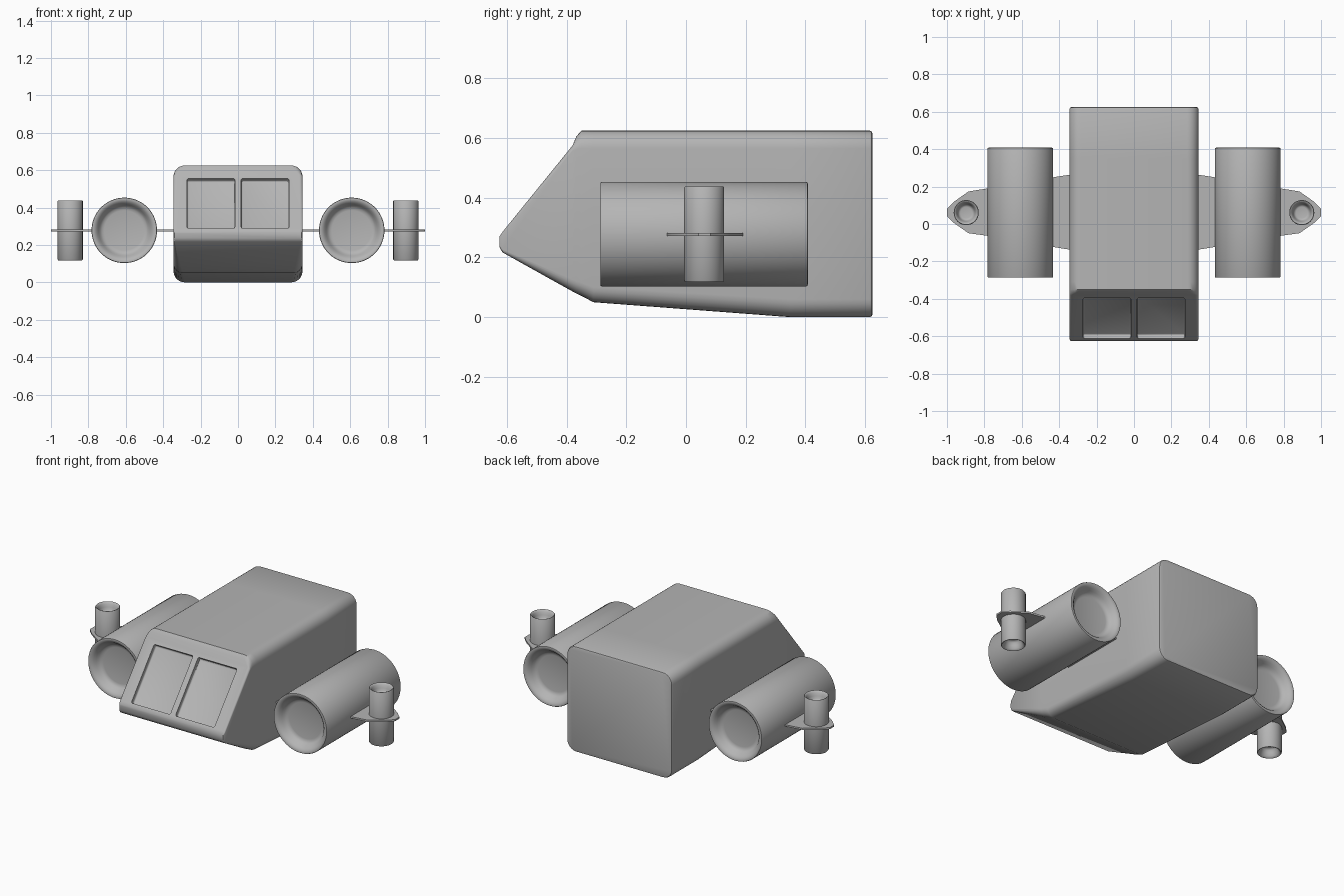
import bpy, bmesh, math

if "Cube" in bpy.data.objects:
    bpy.data.objects.remove(bpy.data.objects["Cube"])

grey = bpy.data.materials.new("dark_grey")
grey.diffuse_color = (0.46, 0.46, 0.46, 1)
grey.use_nodes = True
grey.node_tree.nodes["Principled BSDF"].inputs["Base Color"].default_value = grey.diffuse_color


def make(name, verts, faces, angle=30):
    me = bpy.data.meshes.new(name)
    me.from_pydata(verts, [], faces)
    bm = bmesh.new()
    bm.from_mesh(me)
    bmesh.ops.recalc_face_normals(bm, faces=bm.faces)
    bm.to_mesh(me)
    bm.free()
    me.materials.append(grey)
    ob = bpy.data.objects.new(name, me)
    bpy.context.collection.objects.link(ob)
    smooth(ob, angle)
    return ob


def smooth(ob, angle=30):
    bpy.ops.object.select_all(action='DESELECT')
    bpy.context.view_layer.objects.active = ob
    ob.select_set(True)
    bpy.ops.object.shade_smooth_by_angle(angle=math.radians(angle))


def ring_faces(rings, n):
    return [(a * n + i, a * n + (i + 1) % n, (a + 1) * n + (i + 1) % n, (a + 1) * n + i)
            for a in range(rings - 1) for i in range(n)]


# Hull: rounded-rectangle sections lofted along y
# (y, bottom z, top z, bottom radius, top radius, half width)
stations = [
    (-0.625, 0.235, 0.270, 0.008, 0.008, 0.340),
    (-0.615, 0.217, 0.285, 0.010, 0.010, 0.345),
    (-0.380, 0.086, 0.575, 0.040, 0.018, 0.345),
    (-0.367, 0.079, 0.606, 0.042, 0.045, 0.345),
    (-0.350, 0.071, 0.625, 0.045, 0.060, 0.345),
    (-0.310, 0.050, 0.625, 0.050, 0.060, 0.345),
    (0.350, 0.000, 0.625, 0.060, 0.060, 0.345),
    (0.615, 0.000, 0.625, 0.060, 0.060, 0.345),
    (0.622, 0.003, 0.622, 0.058, 0.058, 0.342),
    (0.625, 0.010, 0.615, 0.055, 0.055, 0.335),
]
SEG = 6
verts = []
for y, zb, zt, rb, rt, w in stations:
    for k, (sx, z, r) in enumerate([(1, zt - rt, rt), (-1, zt - rt, rt),
                                    (-1, zb + rb, rb), (1, zb + rb, rb)]):
        for j in range(SEG + 1):
            a = (k + j / SEG) * math.pi / 2
            verts.append((sx * (w - r) + r * math.cos(a), y, z + r * math.sin(a)))
n = 4 * (SEG + 1)
faces = ring_faces(len(stations), n)
faces += [tuple(range(n)), tuple(range((len(stations) - 1) * n, len(stations) * n))]
hull = make("hull", verts, faces, 35)

# Recessed windscreen panes
slope = math.atan2(0.290, 0.235)
for side, label in ((1, "right"), (-1, "left")):
    bpy.ops.mesh.primitive_cube_add(size=1, location=(side * 0.1445, -0.5036, 0.4225),
                                    rotation=(slope, 0, 0))
    cut = bpy.context.object
    cut.name = "window_cutter_" + label
    cut.data.materials.append(grey)
    cut.scale = (0.255, 0.341, 0.05)
    bpy.ops.object.transform_apply(location=False, rotation=False, scale=True)
    bev = cut.modifiers.new("round", 'BEVEL')
    bev.width, bev.segments = 0.008, 3
    mod = hull.modifiers.new("window_" + label, 'BOOLEAN')
    mod.operation, mod.solver, mod.object = 'DIFFERENCE', 'EXACT', cut
    cut.hide_render = True
    cut.hide_set(True)
# Bake the recesses so edge shading can be set on the result
dg = bpy.context.evaluated_depsgraph_get()
baked = bpy.data.meshes.new_from_object(hull.evaluated_get(dg))
hull.modifiers.clear()
hull.data = baked
for ob in [o for o in bpy.data.objects if o.name.startswith("window_cutter")]:
    bpy.data.objects.remove(ob)
smooth(hull, 35)


def tube(name, end, half, centre, axis, seg=48):
    """Lathe with dished ends; end is (radius, depth) from outer rim to dish floor."""
    prof = [(r, -half + d) for r, d in reversed(end)] + [(r, half - d) for r, d in end]
    vs = []
    for r, t in prof:
        for i in range(seg):
            a = 2 * math.pi * i / seg
            u, v = r * math.cos(a), r * math.sin(a)
            p = (u, t, v) if axis == 'y' else (u, v, t)
            vs.append(tuple(c + q for c, q in zip(centre, p)))
    fs = ring_faces(len(prof), seg)
    fs += [tuple(range(seg)), tuple(range((len(prof) - 1) * seg, len(prof) * seg))]
    return make(name, vs, fs, 50)


engine_end = [(0.175, 0.005), (0.173, 0.001), (0.168, 0.0), (0.156, 0.004), (0.146, 0.013),
              (0.137, 0.026), (0.129, 0.038), (0.119, 0.046), (0.106, 0.049)]
thruster_end = [(0.067, 0.004), (0.064, 0.0), (0.060, 0.001), (0.053, 0.010),
                (0.047, 0.026), (0.043, 0.040), (0.037, 0.047), (0.030, 0.049)]
# Half wing outline (x, y)
outline = [(0.32, 0.27), (0.43, 0.253), (0.785, 0.193), (0.885, 0.177), (0.965, 0.12),
           (1.0, 0.085), (1.0, 0.045), (0.965, 0.01), (0.885, -0.046),
           (0.785, -0.06), (0.43, -0.12), (0.32, -0.138)]

for s, label in ((1, "right"), (-1, "left")):
    # Engine, vertical thruster and thin wing plate on each side
    tube("engine_" + label, engine_end, 0.3475, (s * 0.608, 0.0605, 0.278), 'y', 64)
    tube("thruster_" + label, thruster_end, 0.16, (s * 0.897, 0.061, 0.278), 'z')
    m = len(outline)
    vs = [(s * x, y - 0.003, z) for z in (0.272, 0.282) for x, y in outline]
    make("wing_" + label, vs,
         ring_faces(2, m) + [tuple(range(m)), tuple(range(m, 2 * m))])
